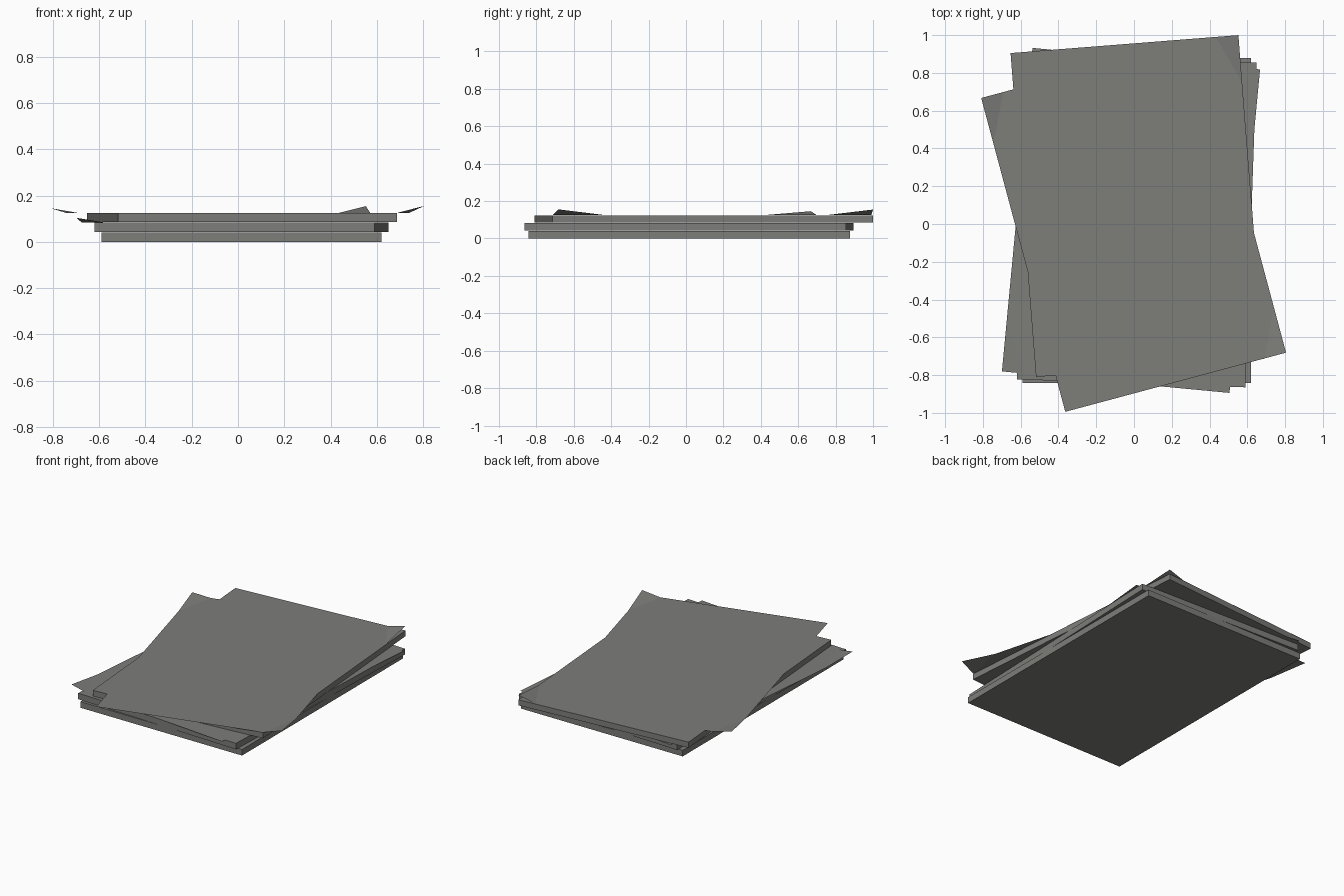
import bpy, bmesh, math
from mathutils import Vector

if "Cube" in bpy.data.objects:
    bpy.data.objects.remove(bpy.data.objects["Cube"])

W, L = 1.21, 1.72            # paper width and length
CURL_W, CURL_L = 0.12, 0.25  # size of a lifted corner along each edge

paper = bpy.data.materials.new("paper_grey")
paper.diffuse_color = (0.205, 0.205, 0.195, 1)
paper.use_nodes = True
paper.node_tree.nodes["Principled BSDF"].inputs["Base Color"].default_value = paper.diffuse_color


def finish(bm, name, x, y, z, degrees):
    mesh = bpy.data.meshes.new(name)
    bm.to_mesh(mesh)
    bm.free()
    mesh.materials.append(paper)
    obj = bpy.data.objects.new(name, mesh)
    obj.location = (x, y, z)
    obj.rotation_euler.z = math.radians(degrees)
    bpy.context.collection.objects.link(obj)
    return obj


def stack(name, x, y, z0, z1, degrees):
    """A thick block of paper."""
    bm = bmesh.new()
    bmesh.ops.create_cube(bm, size=1)
    bmesh.ops.scale(bm, vec=(W, L, z1 - z0), verts=bm.verts)
    finish(bm, name, x, y, (z0 + z1) / 2, degrees)


def sheet(name, x, y, z, degrees, lifts):
    """A loose sheet; lifts maps a corner's signs to its height."""
    bm = bmesh.new()
    outline = []
    for sx, sy in ((-1, -1), (1, -1), (1, 1), (-1, 1)):
        corner = Vector((sx * W / 2, sy * L / 2, 0))
        if (sx, sy) not in lifts:
            outline.append(bm.verts.new(corner))
            continue
        on_short = bm.verts.new(corner - Vector((sx * CURL_W, 0, 0)))
        on_long = bm.verts.new(corner - Vector((0, sy * CURL_L, 0)))
        tip = bm.verts.new(corner + Vector((0, 0, lifts[sx, sy])))
        # keep the outline running counter-clockwise
        a, b = (on_short, on_long) if sx * sy < 0 else (on_long, on_short)
        outline += [a, b]
        bm.faces.new((a, tip, b))
    bm.faces.new(outline)
    finish(bm, name, x, y, z, degrees)


# Three thick stacks, each turned a little
stack("bottom_stack", 0.015, 0.018, 0.0, 0.041, 0)
stack("middle_stack", 0.015, 0.016, 0.0425, 0.083, -2)
stack("top_stack", 0.017, 0.095, 0.0855, 0.124, 4.5)

# Loose sheets with lifted corners
sheet("middle_sheet", -0.016, 0.019, 0.0843, -5.4, {(-1, -1): 0.02})
sheet("upper_sheet", 0.017, 0.095, 0.1248, 4.5, {(1, 1): 0.03})
sheet("top_sheet", -0.002, -0.007, 0.1257, 15,
      {(-1, 1): 0.02, (1, -1): 0.03})
